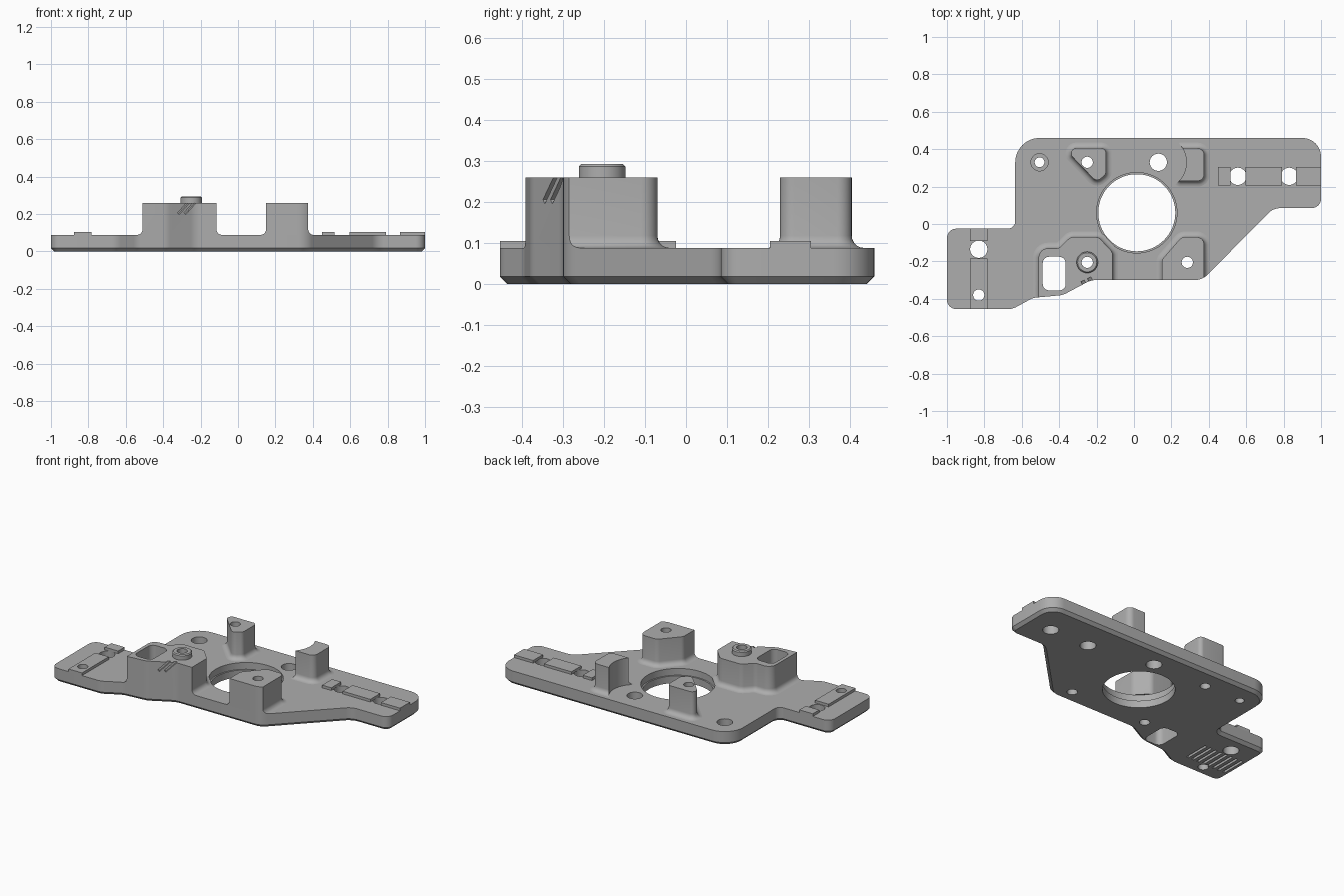
import bpy, bmesh, math
from mathutils import Vector, Matrix

old = bpy.data.objects.get("Cube")
if old:
    bpy.data.objects.remove(old, do_unlink=True)

grey = bpy.data.materials.new("plain grey")
grey.use_nodes = True
COLOUR = (0.42, 0.42, 0.42, 1)
grey.diffuse_color = COLOUR
grey.node_tree.nodes["Principled BSDF"].inputs["Base Color"].default_value = COLOUR

TOP, TALL, PAD = 0.088, 0.26, 0.105


def finish(name, bm):
    bmesh.ops.recalc_face_normals(bm, faces=bm.faces)
    mesh = bpy.data.meshes.new(name)
    bm.to_mesh(mesh)
    bm.free()
    mesh.materials.append(grey)
    obj = bpy.data.objects.new(name, mesh)
    bpy.context.collection.objects.link(obj)
    return obj


def outline(corners, grow, steps=8):
    """Rounded polygon, counter-clockwise corners (x, y, radius), offset by grow."""
    ring = []
    for i, (x, y, r) in enumerate(corners):
        p = Vector((x, y))
        e1 = (p - Vector(corners[i - 1][:2])).normalized()
        e2 = (Vector(corners[(i + 1) % len(corners)][:2]) - p).normalized()
        n1, n2 = Vector((e1.y, -e1.x)), Vector((e2.y, -e2.x))
        s = 1 if e1.cross(e2) > 0 else -1
        turn = math.acos(max(-1, min(1, e1.dot(e2))))
        r = max(r + s * grow, 0.002)
        p = p + (n1 + n2) * grow / (1 + n1.dot(n2))
        centre = p - e1 * r * math.tan(turn / 2) - n1 * r * s
        for k in range(steps + 1):
            ring.append(centre + Matrix.Rotation(s * turn * k / steps, 2) @ (n1 * r * s))
    return ring


def loft(name, corners, levels):
    """Stack of offset outlines; levels are (z, grow)."""
    bm = bmesh.new()
    rings = [[bm.verts.new((p.x, p.y, z)) for p in outline(corners, g)] for z, g in levels]
    for a, b in zip(rings, rings[1:]):
        for i in range(len(a)):
            j = (i + 1) % len(a)
            bm.faces.new((a[i], a[j], b[j], b[i]))
    bm.faces.new(rings[0][::-1])
    bm.faces.new(rings[-1])
    return finish(name, bm)


def box(name, centre, size, turn=None):
    bm = bmesh.new()
    bmesh.ops.create_cube(bm, size=1)
    m = Matrix.Translation(centre) @ (turn or Matrix.Identity(4)) @ Matrix.Diagonal((*size, 1))
    bmesh.ops.transform(bm, matrix=m, verts=bm.verts)
    return finish(name, bm)


def cylinder(name, x, y, r, z0=-0.1, z1=0.5, top_r=None, sides=40):
    bm = bmesh.new()
    bmesh.ops.create_cone(bm, cap_ends=True, segments=sides, radius1=r,
                          radius2=top_r or r, depth=z1 - z0)
    bmesh.ops.translate(bm, vec=(x, y, (z0 + z1) / 2), verts=bm.verts)
    return finish(name, bm)


def cut(obj, cutter, operation="DIFFERENCE"):
    mod = obj.modifiers.new("cut", "BOOLEAN")
    mod.operation, mod.solver, mod.object = operation, "EXACT", cutter
    bpy.context.view_layer.update()
    bpy.context.view_layer.objects.active = obj
    bpy.ops.object.modifier_apply(modifier=mod.name)
    bpy.data.objects.remove(cutter, do_unlink=True)


# Base plate with a chamfered underside
PLATE = [(-1, -.455, .05), (-.65, -.455, .1), (-.54, -.395, .1), (-.38, -.38, .1),
         (-.23, -.3, .1), (.365, -.3, .1), (.745, .085, .09), (1, .085, .05),
         (1, .46, .1), (-.635, .46, .13), (-.635, -.025, .04), (-1, -.025, .05)]
plate = loft("base_plate", PLATE, [(0, -.018), (.018, 0), (TOP, 0)])

# Towers with a fillet at the foot, trimmed flush to the plate edge
FILLET = .03
angles = [math.pi / 2 * k / 5 for k in range(6)]
LEVELS = [(TOP + FILLET * (1 - math.cos(a)), FILLET * (1 - math.sin(a))) for a in angles]
LEVELS.append((TALL, 0))
shapes = {
    "front_right_tower": [(-.51, -.48, .01), (-.115, -.48, .01), (-.115, -.15, .04),
                          (-.19, -.07, .04), (-.34, -.07, .04), (-.4, -.13, .04),
                          (-.51, -.13, .05)],
    "front_left_tower": [(.15, -.4, .01), (.375, -.4, .01), (.375, -.07, .04),
                         (.255, -.07, .04), (.15, -.19, .04)],
    "back_right_tower": [(-.2, .225, .03), (-.15, .265, .03), (-.15, .405, .025),
                         (-.335, .405, .025), (-.335, .365, .02)],
    "back_left_tower": [(.24, .23, .01), (.375, .23, .035), (.375, .405, .035),
                        (.24, .405, .01)],
}
towers = {}
for name, corners in shapes.items():
    towers[name] = loft(name, corners, LEVELS)
    if name.startswith("front"):
        cut(towers[name], loft("trim", PLATE, [(-.1, 0), (.5, 0)]), "INTERSECT")
cut(towers["back_left_tower"], cylinder("scoop", .13, .33, .15))

# Hollow collar on the front right tower
collar = cylinder("collar", -.25, -.205, .057, TALL, .287)
rim = cylinder("collar_rim", -.25, -.205, .057, .287, .293, .051)

# Raised pads on both wings
pads = []
for x0, x1 in ((.45, .515), (.595, .79), (.865, 1)):
    pads.append(box("left_wing_pad", ((x0 + x1) / 2, .255, (TOP + PAD) / 2),
                    (x1 - x0, .1, PAD - TOP)))
for y0, y1 in ((-.455, -.185), (-.09, -.025)):
    pads.append(box("right_wing_pad", (-.83, (y0 + y1) / 2, (TOP + PAD) / 2),
                    (.095, y1 - y0, PAD - TOP)))

# Central opening with a shallow step
cut(plate, cylinder("bore", .015, .06, .206, sides=72))
cut(plate, cylinder("step", .015, .06, .215, .045, .5, sides=72))

# Screw and dowel holes
WIDE, NARROW = .046, .03
for x, y, r in ((.13, .33, WIDE), (.555, .255, WIDE), (.83, .255, WIDE),
                (-.83, -.135, WIDE), (-.83, -.38, NARROW), (-.505, .33, .026),
                (-.25, .33, NARROW), (.285, -.205, NARROW), (-.25, -.205, NARROW)):
    cut(plate, cylinder("hole", x, y, r))
cut(plate, cylinder("counterbore", -.505, .33, WIDE, .04))
cut(towers["back_right_tower"], cylinder("hole", -.25, .33, NARROW))
cut(towers["front_left_tower"], cylinder("hole", .285, -.205, NARROW))
for part in (towers["front_right_tower"], collar, rim):
    cut(part, cylinder("hole", -.25, -.205, NARROW))
cut(pads[3], cylinder("hole", -.83, -.38, NARROW))

# Rounded window through the front right tower
WINDOW = [(-.488, -.355, .035), (-.365, -.355, .035), (-.365, -.175, .035),
          (-.488, -.175, .035)]
for part in (plate, towers["front_right_tower"]):
    cut(part, loft("window", WINDOW, [(-.1, 0), (.5, 0)]))

# Slanted grooves on the tower front
slant = Matrix.Rotation(math.radians(28), 4, "Z") @ Matrix.Rotation(math.radians(-45), 4, "Y")
for x, y in ((-.285, -.327), (-.25, -.31)):
    cut(towers["front_right_tower"], box("groove", (x, y, .24), (.11, .03, .014), slant))

# Row of shallow slots under the right wing
for i in range(8):
    cut(plate, box("slot", (-.69 - .038 * i, -.27, 0), (.016, .165, .04)))

# Smooth the rounded walls, keep the edges crisp
bpy.ops.object.select_all(action="DESELECT")
for obj in [plate, collar, rim, *towers.values(), *pads]:
    obj.select_set(True)
bpy.context.view_layer.objects.active = plate
bpy.ops.object.shade_smooth_by_angle(angle=math.radians(30))
